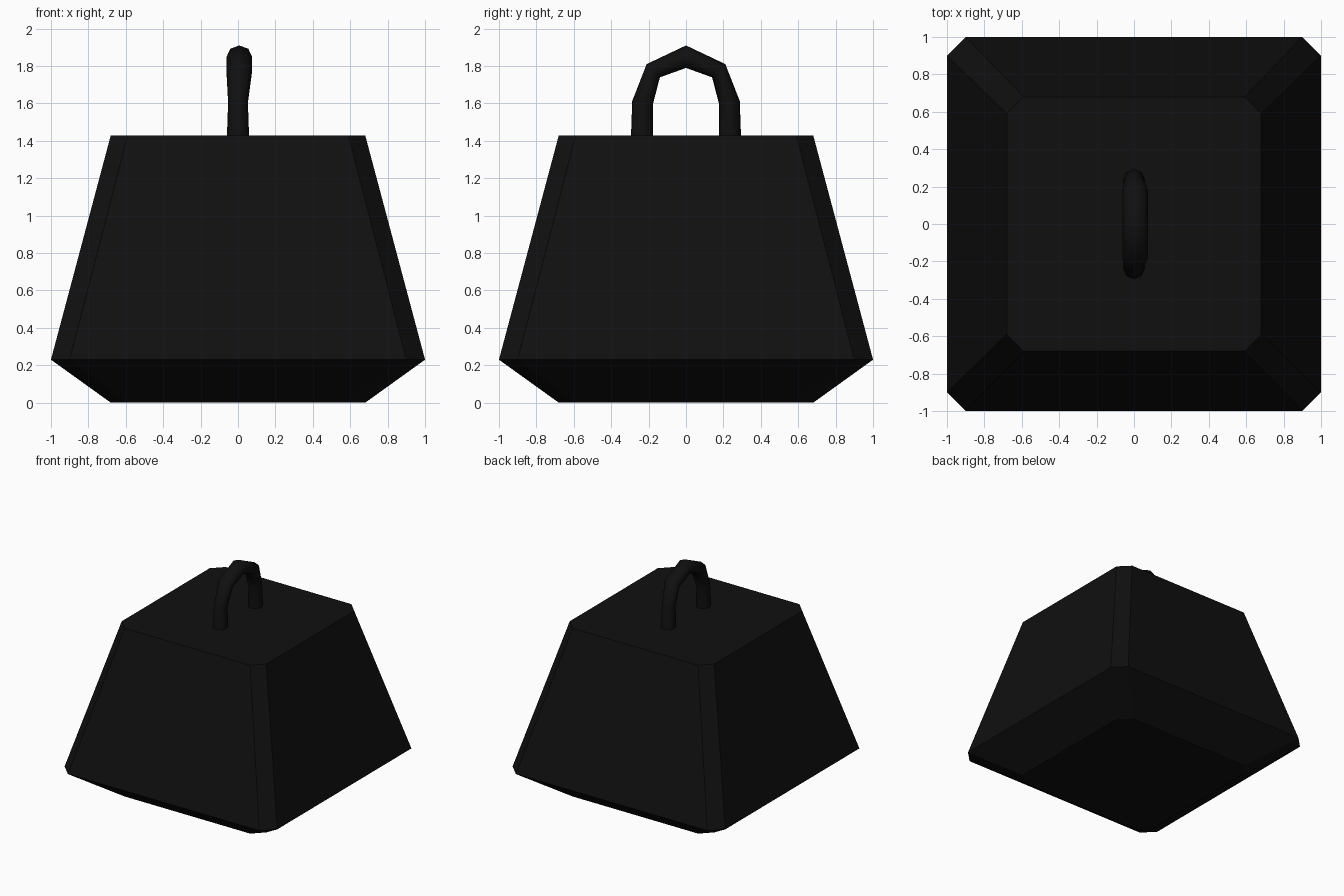
import bpy, bmesh, math

if "Cube" in bpy.data.objects:
    bpy.data.objects.remove(bpy.data.objects["Cube"])

black = bpy.data.materials.new("soft black")
black.diffuse_color = (0.005, 0.005, 0.005, 1)
black.use_nodes = True
black.node_tree.nodes["Principled BSDF"].inputs["Base Color"].default_value = black.diffuse_color


def loft(name, rings, smooth=False):
    """Skin a row of equal-length rings and cap both ends."""
    bm = bmesh.new()
    loops = [[bm.verts.new(p) for p in ring] for ring in rings]
    n = len(loops[0])
    for a, b in zip(loops, loops[1:]):
        for i in range(n):
            j = (i + 1) % n
            bm.faces.new((a[i], a[j], b[j], b[i]))
    bm.faces.new(loops[0][::-1])
    bm.faces.new(loops[-1])
    bmesh.ops.recalc_face_normals(bm, faces=bm.faces)
    for f in bm.faces:
        f.smooth = smooth and len(f.verts) == 4
    mesh = bpy.data.meshes.new(name)
    bm.to_mesh(mesh)
    bm.free()
    mesh.materials.append(black)
    obj = bpy.data.objects.new(name, mesh)
    bpy.context.collection.objects.link(obj)
    return obj


def chamfered_square(half, cut, z):
    c = half - cut
    return [(half, -c, z), (half, c, z), (c, half, z), (-c, half, z),
            (-half, c, z), (-half, -c, z), (-c, -half, z), (c, -half, z)]


# Weight body: narrow foot, wide belt, tapered top
loft("weight_body", [chamfered_square(0.68, 0.09, 0.0),
                     chamfered_square(1.0, 0.10, 0.23),
                     chamfered_square(0.68, 0.09, 1.43)])


# Handle: faceted arch of eight-sided rings in the YZ plane
def handle_ring(y, z, r, rx, cx, angle):
    ring = []
    for k in range(8):
        t = k * math.tau / 8
        out = r * math.cos(t)
        ring.append((cx + rx * math.sin(t),
                     y + out * math.cos(angle), z + out * math.sin(angle)))
    return ring


# y, z, radius in plane, radius across, x offset, outward angle
side = [(0.235, 1.40, 0.06, 0.06, 0.0, 0),
        (0.232, 1.605, 0.056, 0.053, 0.0, 8),
        (0.175, 1.775, 0.05, 0.069, 0.007, 45)]
path = side + [(0.0, 1.85, 0.06, 0.068, 0.007, 90)]
path += [(-y, z, r, rx, cx, 180 - a) for y, z, r, rx, cx, a in reversed(side)]
loft("handle", [handle_ring(*p[:5], math.radians(p[5])) for p in path], smooth=True)
